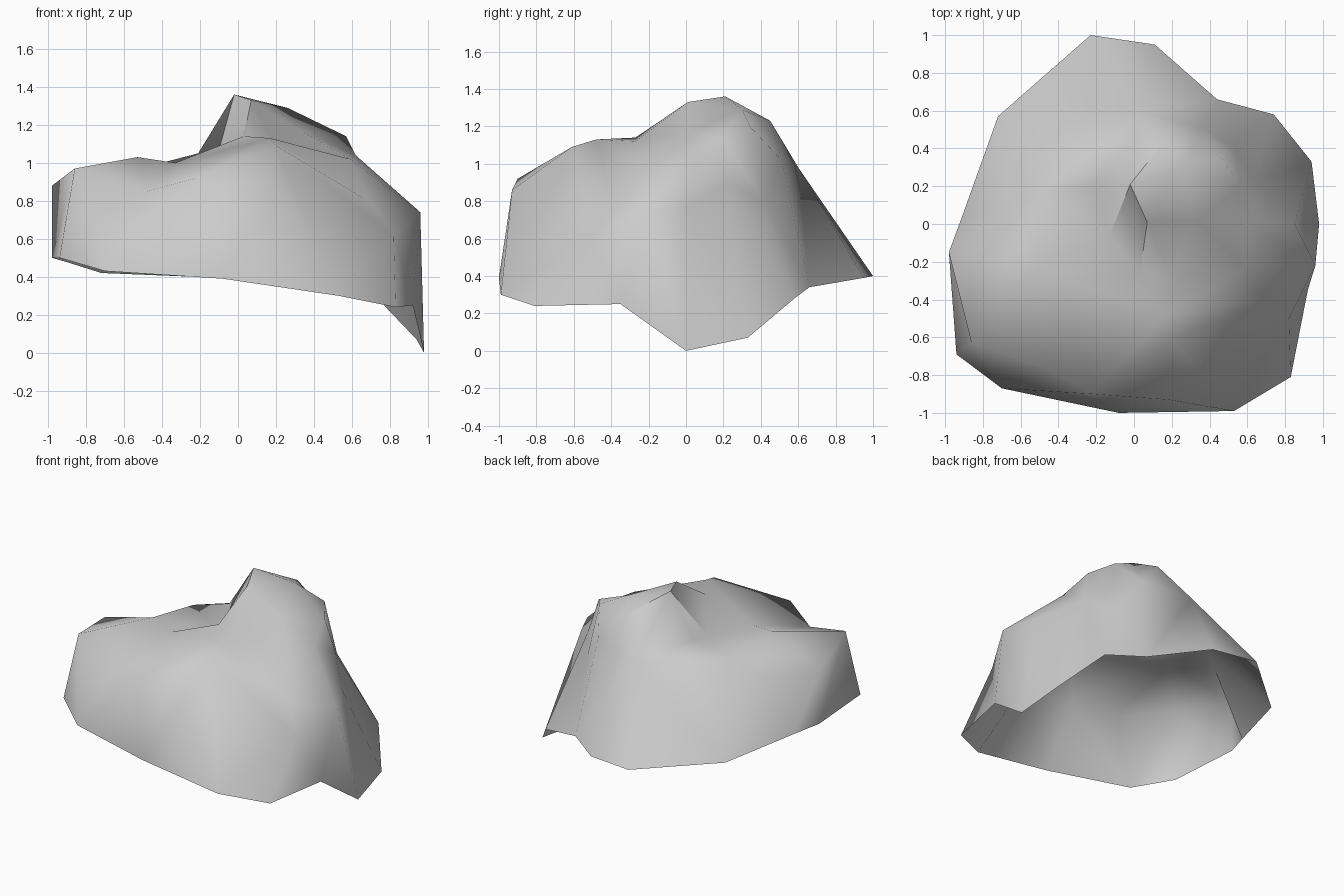
import bpy
import bmesh
import math
from mathutils import Vector
from mathutils.geometry import delaunay_2d_cdt

cube = bpy.data.objects.get("Cube")
if cube:
    bpy.data.objects.remove(cube)

# Open lower rim, anticlockwise
rim = [
    (.98, 0, 0), (.94, .33, .07), (.74, .58, .28), (.44, .66, .34),
    (.11, .95, .39), (-.23, 1, .4), (-.72, .57, .42), (-.91, .04, .48),
    (-.98, -.15, .5), (-.94, -.69, .5), (-.7, -.87, .43), (-.08, -1, .39),
    (.53, -.99, .3), (.83, -.81, .24), (.92, -.35, .25),
]

# Landmarks of the rock surface
marks = {
    "peak": (-.02, .21, 1.36), "peak_front": (.07, .01, 1.33),
    "crown": (.26, .3, 1.29), "crown_east": (.46, .35, 1.19),
    "hump_front": (.33, .02, 1.17),
    "brow": (.57, .2, 1.14), "brow_front": (.62, 0, 1.04),
    "back_high": (.17, .45, 1.23), "back_low": (0, .6, .98),
    "back_flank": (.36, .51, 1.02), "back_hollow": (.52, .41, .8),
    "east_hollow": (.64, .23, .89),
    "east_spur": (.85, 0, .77), "east_corner": (.96, -.22, .74),
    "east_wall": (.82, -.5, .62), "east_slope": (.7, -.4, .79),
    "east_shelf": (.59, -.24, 1.02), "dip": (-.13, -.06, .96),
    "west_saddle": (-.21, .2, 1.05), "west_lobe": (-.48, .17, .98),
    "west_hollow": (-.64, .09, .87),
    "west_corner": (-.98, -.15, .88), "front_corner": (-.86, -.63, .97),
    "ledge_top": (-.53, -.24, 1.03), "ledge_notch": (-.48, -.76, .85),
    "ledge_end": (-.22, -.9, .92), "front_bulge": (.18, -.93, .86),
    "front_dome": (.2, -.61, 1.09), "dome_top": (.17, -.48, 1.13),
    "dome_back": (.03, -.27, 1.14), "saddle": (.19, -.27, 1.12),
    "west_shelf": (-.33, -.3, 1),
}

# Ridges and ledges that the faces must follow
ridges = [
    "rim5 back_low back_high peak peak_front saddle",
    "peak dip peak_front",
    "peak crown brow brow_front east_shelf",
    "crown back_high back_flank rim3",
    "crown_east back_hollow rim2",
    "crown hump_front brow",
    "brow_front east_corner rim14",
    "east_spur east_corner east_wall",
    "west_corner front_corner ledge_top ledge_notch front_corner",
    "west_corner ledge_top",
    "ledge_notch ledge_end front_bulge front_dome dome_top dome_back",
]

# Ridges that stay hard in the shading
hard_ridges = ["ledge_top ledge_notch", "back_high peak", "peak dip"]


def flat(point, shrink):
    """Plan position, with upper points drawn inside the rim."""
    return Vector(point[:2]) * shrink


count = len(rim)
names = [f"rim{i}" for i in range(count)] + list(marks)


def steps(ridge):
    """Index pairs along a named ridge."""
    path = [names.index(n) for n in ridge.split()]
    return list(zip(path, path[1:]))


points = rim + list(marks.values())
plan = [flat(p, 1) for p in rim] + [flat(p, .85) for p in marks.values()]
edges = [(i, (i + 1) % count) for i in range(count)]
for ridge in ridges:
    edges += steps(ridge)

# Join the landmarks into one faceted skin
faces = delaunay_2d_cdt(plan, edges, [], 1, 1e-5)[2]
bm = bmesh.new()
verts = [bm.verts.new(p) for p in points]
for face in faces:
    if max(face) < len(verts):
        bm.faces.new([verts[i] for i in face])
for ridge in hard_ridges:
    for a, b in steps(ridge):
        edge = bm.edges.get((verts[a], verts[b]))
        if edge:
            edge.smooth = False
bm.normal_update()
mesh = bpy.data.meshes.new("rock_shell")
bm.to_mesh(mesh)
bm.free()

rock = bpy.data.objects.new("rock_shell", mesh)
bpy.context.collection.objects.link(rock)

# Plain stone colour
stone = bpy.data.materials.new("grey_stone")
stone.use_nodes = True
colour = (.6, .6, .6, 1)
stone.diffuse_color = colour
stone.node_tree.nodes["Principled BSDF"].inputs["Base Color"].default_value = colour
mesh.materials.append(stone)

# Soft shading with the hard creases kept
bpy.ops.object.select_all(action="DESELECT")
rock.select_set(True)
bpy.context.view_layer.objects.active = rock
bpy.ops.object.shade_smooth_by_angle(angle=math.radians(60))
